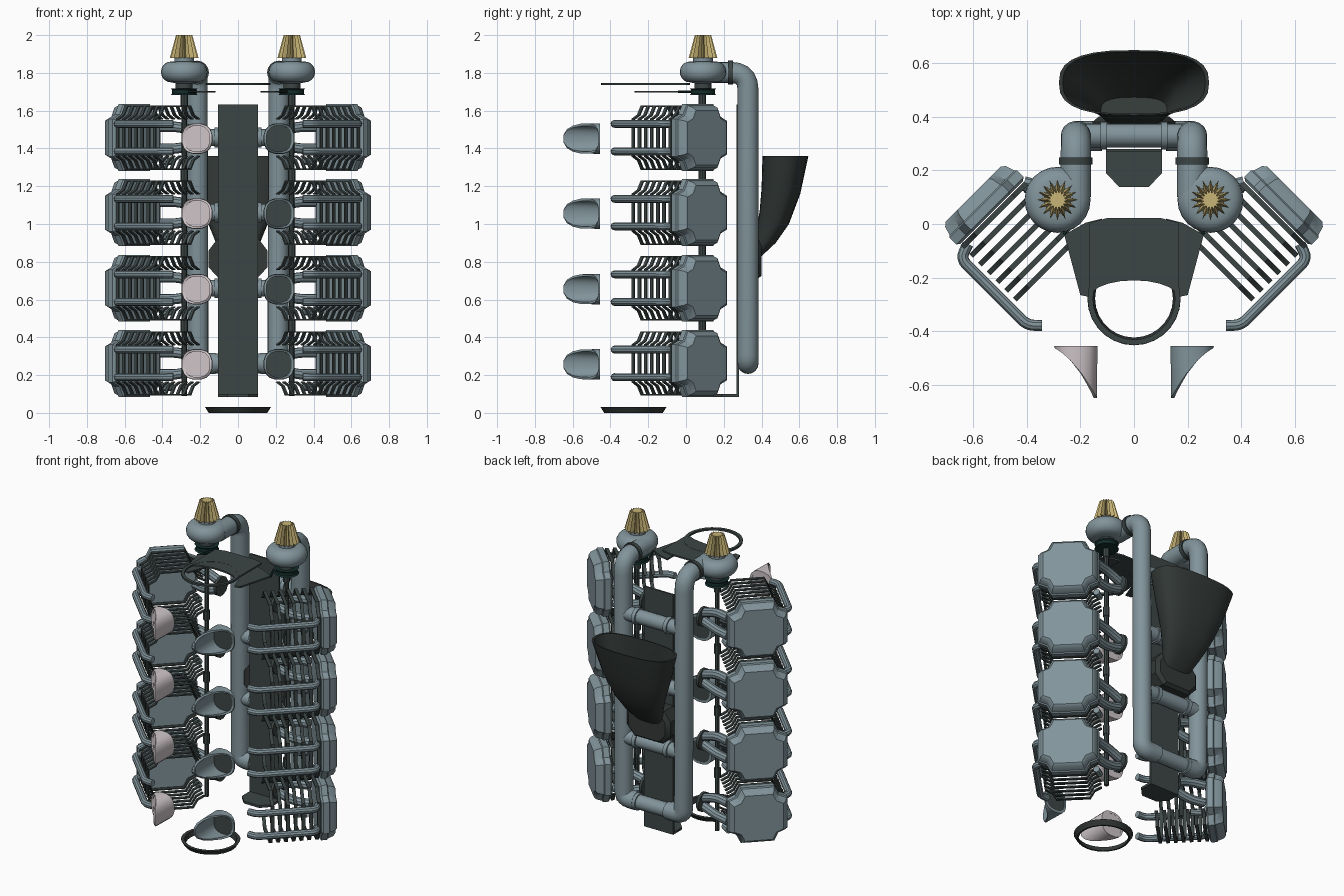
import bpy, bmesh, math
from mathutils import Vector

if "Cube" in bpy.data.objects:
    bpy.data.objects.remove(bpy.data.objects["Cube"])

def material(name, rgb):
    m = bpy.data.materials.new(name)
    m.diffuse_color = (*rgb, 1)
    m.use_nodes = True
    m.node_tree.nodes["Principled BSDF"].inputs["Base Color"].default_value = m.diffuse_color
    return m

STEEL = material("blue_grey_steel", (0.22, 0.295, 0.325))
DARK = material("dark_grey_metal", (0.046, 0.062, 0.06))
BLACK = material("scoop_black", (0.033, 0.041, 0.039))
GREEN = material("pulley_dark_green", (0.007, 0.028, 0.024))
GOLD = material("filter_gold", (0.58, 0.46, 0.18))
PALE = material("pale_metal", (0.62, 0.56, 0.58))

parts = {}

def add(name, mat, mesh):
    """Append a (verts, faces) mesh to a named part."""
    verts, faces, _ = parts.setdefault(name, ([], [], mat))
    o = len(verts)
    verts += [tuple(v) for v in mesh[0]]
    faces += [[i + o for i in f] for f in mesh[1]]

def both(name, mat, mesh, left_mat=None):
    """Add a mesh on the right and its mirror on the left."""
    add("right_" + name, mat, mesh)
    add("left_" + name, left_mat or mat,
        ([(-v[0], v[1], v[2]) for v in mesh[0]], [f[::-1] for f in mesh[1]]))

def loft(rings, loop=False):
    """Skin a list of equal rings; capped ends, or closed into a loop."""
    n, m = len(rings[0]), len(rings)
    verts = [p for r in rings for p in r]
    faces = [[i * n + j, i * n + (j + 1) % n,
              (i + 1) % m * n + (j + 1) % n, (i + 1) % m * n + j]
             for i in range(m if loop else m - 1) for j in range(n)]
    if not loop:
        faces += [list(range(n))[::-1], [(m - 1) * n + j for j in range(n)]]
    return verts, faces

def circle(cx, cy, z, r, n=24):
    return [(cx + r * math.cos(2 * math.pi * k / n), cy + r * math.sin(2 * math.pi * k / n), z)
            for k in range(n)]

def revolve(cx, cy, profile, n=24, loop=False):
    return loft([circle(cx, cy, z, r, n) for r, z in profile], loop)

def tube(points, r, n=12, bend=0.0):
    """Sweep a circle along a path whose corners are rounded by bend."""
    pts = [Vector(p) for p in points]
    path = [pts[0]]
    for a, b, c in zip(pts, pts[1:], pts[2:]):
        d = min(bend, (a - b).length * 0.49, (c - b).length * 0.49)
        p, q = b + (a - b).normalized() * d, b + (c - b).normalized() * d
        path += [p.lerp(b, t).lerp(b.lerp(q, t), t) for t in (0, .2, .4, .6, .8, 1)] if d else [b]
    path.append(pts[-1])
    rings, side = [], None
    for i, p in enumerate(path):
        t = (path[min(i + 1, len(path) - 1)] - path[max(i - 1, 0)]).normalized()
        side = (side - t * side.dot(t)).normalized() if side else t.orthogonal().normalized()
        up = t.cross(side)
        rings.append([p + r * (side * math.cos(2 * math.pi * k / n) + up * math.sin(2 * math.pi * k / n))
                      for k in range(n)])
    return loft(rings)

def prism(outline, z0, z1):
    return loft([[(x, y, z) for x, y in outline] for z in (z0, z1)])

def bank(u, v, z):
    """Right cylinder bank: u along the cylinder axis, v across it."""
    return Vector(((u + v) * 0.7071, (u - v) * 0.7071, z))

def head_outline(u, z, s, a=0.178, b=0.177):
    """Square outline with notched corners."""
    q = [(a, 0.1), (0.127, 0.122), (0.1, b)]
    full = q + [(-x, y) for x, y in q[::-1]] + [(-x, -y) for x, y in q] + [(x, -y) for x, y in q[::-1]]
    return [bank(u, 0.345 + x * s, z + y * s) for x, y in full]

ROWS = (0.262, 0.66, 1.06, 1.457)
for z in ROWS:
    # valve covers
    both("valve_covers", STEEL, loft([head_outline(u, z, s) for u, s in (
        (0.405, 0.92), (0.415, 1), (0.45, 1), (0.455, 0.96), (0.49, 0.9), (0.502, 0.82))]))
    # cooling fins: thin rims, open on the valley side
    for i in range(7):
        u = 0.105 + 0.046 * i
        rims = [head_outline(uu, z, s, 0.168, 0.17) for uu, s in (
            (u, 1), (u + 0.02, 1), (u + 0.02, 0.955), (u, 0.955))]
        corners = list(zip(*rims))
        both("cooling_fins", DARK, loft([corners[k % 12] for k in range(6, 18)]))
    for dz in (-0.073, 0.073):
        # pushrod tubes
        both("pushrod_tubes", STEEL, tube([bank(0.385, 0.49, z + dz), bank(0.365, 0.548, z + dz),
                                           bank(0.015, 0.548, z + dz), bank(-0.025, 0.51, z + dz)],
                                          0.021, 10, 0.03))
        # port runners from the head toward the valley
        both("port_runners", STEEL, tube([(0.41, 0.15, z + dz * 0.8), (0.31, 0.125, z + dz * 0.8),
                                          (0.205, 0.115, z + dz * 0.35)], 0.028, 10, 0.05))
    both("port_flanges", DARK, tube([(0.195, 0.115, z), (0.212, 0.115, z)], 0.062, 12))
    both("spark_plugs", STEEL, tube([(0.40, 0.135, z - 0.125), (0.345, 0.10, z - 0.125)], 0.02, 8))
    both("shaft_collars", DARK, tube([(0.285, 0.087, z + 0.17), (0.285, 0.087, z + 0.23)], 0.02, 8))

    # scarfed exhaust stacks
    def stack_ring(r, y=None):
        ring = []
        for k in range(16):
            a = math.pi * (k + 0.5) / 8
            t, h = [math.copysign(abs(q) ** 0.8, q) for q in (math.cos(a), math.sin(a))]
            ring.append((0.217 + r * t, -0.53 + 0.094 * t - 0.026 * t * t if y is None else y,
                         z - 0.005 + r * h))
        return ring
    both("exhaust_stacks", STEEL,
         loft([stack_ring(0.082, -0.455), stack_ring(0.08), stack_ring(0.068),
               stack_ring(0.068, -0.455)], loop=True), PALE)
    both("exhaust_stack_throats", DARK, loft([stack_ring(0.07, -0.456), stack_ring(0.07, -0.461)]), PALE)

    # cross pipes between the two downpipes
    add("cross_pipes", STEEL, tube([(-0.21, 0.33, z), (0.21, 0.33, z)], 0.045, 14))
    both("cross_pipe_collars", STEEL, tube([(0.10, 0.33, z), (0.125, 0.33, z)], 0.053, 14))

# boost downpipes
both("downpipe", STEEL, tube([(0.217, 0.10, 1.802), (0.217, 0.328, 1.802), (0.212, 0.328, 0.262),
                              (0.12, 0.328, 0.262)], 0.056, 16, 0.09))
both("downpipe_clamp", DARK, tube([(0.217, 0.222, 1.802), (0.217, 0.248, 1.802)], 0.063, 16))

# compressors, filters, pulleys and shafts
CX, CY = 0.285, 0.09
volute = [(0.07 + 0.053 * math.cos(t), 1.805 + 0.055 * math.sin(t))
          for t in [math.pi * (k / 10 - 0.5) for k in range(11)]]
both("compressor", STEEL, revolve(CX, CY, [(0.045, 1.745)] + volute + [(0.052, 1.861), (0.052, 1.882)]))
both("compressor_neck", DARK, revolve(CX, CY, [(0.045, 1.715), (0.045, 1.75)], 16))
both("pulley", GREEN, revolve(CX, CY, [(0.072, 1.682), (0.064, 1.69), (0.064, 1.71), (0.072, 1.718)]))
both("drive_shaft", DARK, revolve(CX, CY, [(0.014, 0.09), (0.014, 1.75)], 8))
both("air_filter", GOLD, loft([
    [(CX + r * f * math.cos(math.pi * k / 16), CY + r * f * math.sin(math.pi * k / 16), z)
     for k in range(32) for f in [1 if k % 2 == 0 else 0.6]]
    for r, z in ((0.076, 1.88), (0.043, 2.0))]))

# belt: centre plate, side wings, thin strands and front ring
arc = [(0.165 * math.sin(t), -0.275 + 0.065 * math.cos(t)) for t in
       [math.pi / 2 * (1 - k / 5) for k in range(11)]]
add("belt_plate", DARK, prism(arc + [(-0.165, 0.005), (-0.1, 0.022), (0.1, 0.022), (0.165, 0.005)],
                              1.736, 1.746))
both("belt_wing", DARK, prism([(0.12, 0.02), (0.12, -0.15), (0.165, -0.272), (0.20, -0.265),
                               (0.26, -0.04), (0.18, 0.005)], 1.695, 1.705))
both("belt_strand", GREEN, tube([(0.26, -0.04, 1.70), (0.22, 0.05, 1.70)], 0.007, 6))
add("belt_ring", DARK, revolve(0, -0.278, [(0.173, 1.735), (0.173, 1.747), (0.153, 1.747), (0.153, 1.735)],
                               28, True))
add("base_ring", BLACK, revolve(0, -0.278, [(0.174, 0.03), (0.155, 0), (0.145, 0), (0.153, 0.03)], 28, True))

# valley panel with a forward lip at its foot
add("valley_panel", DARK, loft([[(x, y, z) for x, z in ((-0.105, 0.085), (0.105, 0.085),
                                                        (0.105, 1.632), (-0.105, 1.632))]
                                for y in (0.268, 0.28)]))
add("valley_panel_lip", DARK, prism([(0.105, 0.27), (0.105, 0.19), (0.055, 0.138), (-0.055, 0.138),
                                     (-0.105, 0.19), (-0.105, 0.27)], 0.085, 0.1))

# intake scoop: oval funnel with a wall, on an eight-sided base
STATIONS = [((0.365, 0.90), (0.40, 0.83), 0.10), ((0.375, 0.98), (0.475, 0.90), 0.13),
            ((0.39, 1.07), (0.545, 1.0), 0.17), ((0.40, 1.19), (0.605, 1.16), 0.225),
            ((0.405, 1.36), (0.648, 1.36), 0.28)]

def oval(st, s):
    (ay, az), (by, bz), w = st
    ring = []
    for k in range(28):
        c, d = math.cos(math.pi * k / 14), math.sin(math.pi * k / 14)
        c, d = [math.copysign(abs(q) ** 0.75, q) * s for q in (c, d)]
        ring.append((w * c, (ay + by) / 2 + (by - ay) / 2 * d, (az + bz) / 2 + (bz - az) / 2 * d))
    return ring
add("intake_scoop", BLACK, loft([oval(s, 1) for s in STATIONS] + [oval(s, 0.95) for s in STATIONS[:0:-1]]))
BASE = [(0.155, 0.77), (0.155, 0.86), (0.11, 0.92), (-0.11, 0.92), (-0.155, 0.86), (-0.155, 0.77),
        (-0.10, 0.71), (0.10, 0.71)]
add("scoop_base", BLACK, loft([[(x, y, z) for x, z in BASE] for y in (0.285, 0.38)]
                              + [[(x * 0.85, 0.40, 0.815 + (z - 0.815) * 0.85) for x, z in BASE]]))

# make the objects
for name, (verts, faces, mat) in parts.items():
    me = bpy.data.meshes.new(name)
    me.from_pydata(verts, [], faces)
    bm = bmesh.new()
    bm.from_mesh(me)
    bmesh.ops.recalc_face_normals(bm, faces=bm.faces)
    bm.to_mesh(me)
    bm.free()
    me.materials.append(mat)
    ob = bpy.data.objects.new(name, me)
    bpy.context.collection.objects.link(ob)
    ob.select_set(True)
    bpy.context.view_layer.objects.active = ob
bpy.ops.object.shade_smooth_by_angle(angle=math.radians(35))
